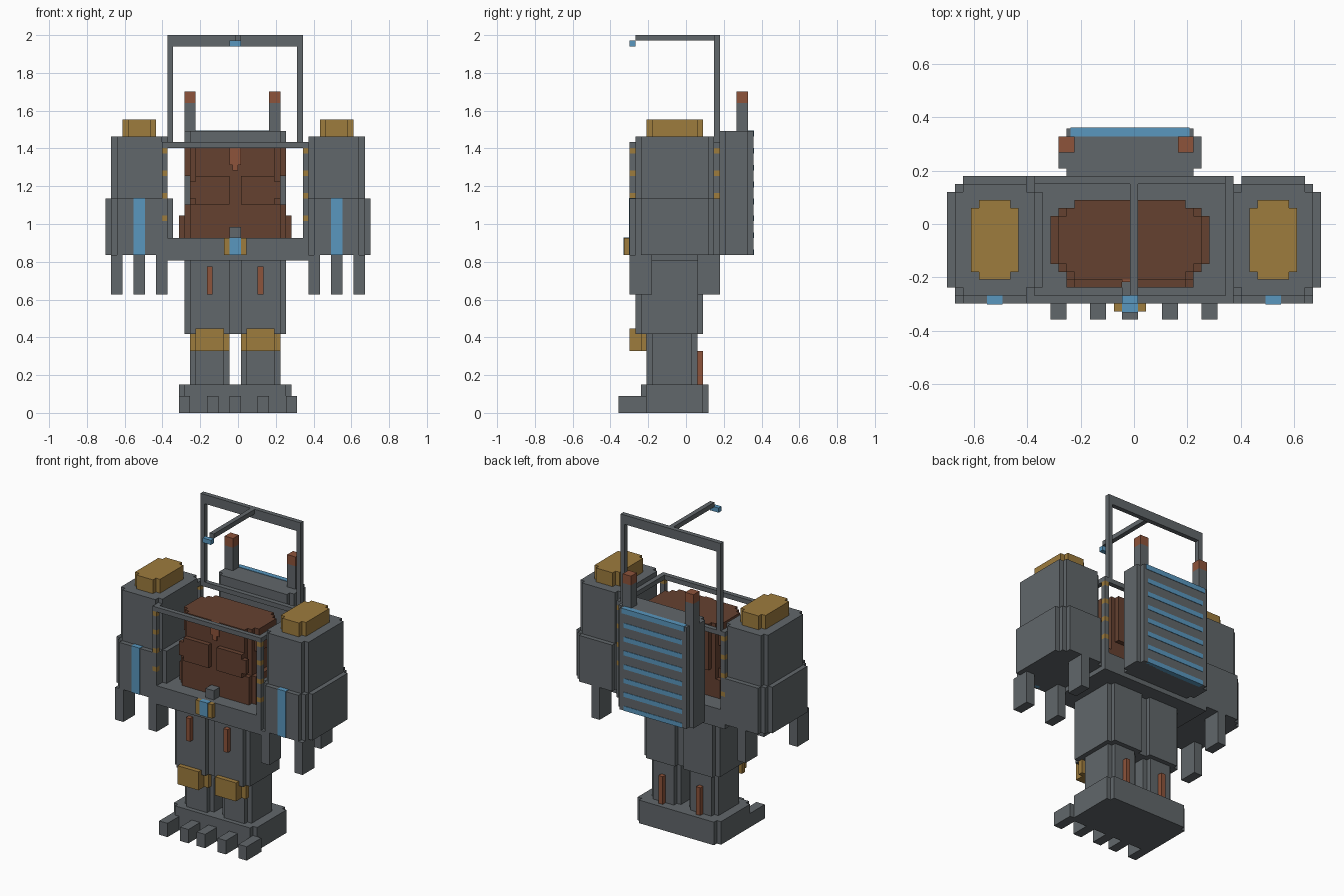
import bpy
import bmesh

cube = bpy.data.objects.get("Cube")
if cube:
    bpy.data.objects.remove(cube, do_unlink=True)

UNIT = 2 / 67          # one block unit
MID = -0.5             # centre line of the body, in units


def material(name, r, g, b):
    mat = bpy.data.materials.new(name)
    mat.use_nodes = True
    mat.diffuse_color = (r, g, b, 1)
    mat.node_tree.nodes["Principled BSDF"].inputs["Base Color"].default_value = (r, g, b, 1)
    return mat


steel = material("steel grey", .12, .135, .145)
rust = material("rust brown", .13, .053, .03)
brass = material("brass yellow", .34, .2, .048)
glow = material("light blue", .1, .31, .52)
copper = material("copper red", .27, .087, .043)


def outline(hx, hy, steps):
    """Rectangle whose corners are cut into unit stairs."""
    corner = []
    for k in range(steps + 1):
        corner.append((hx - k, hy - steps + k))
        if k < steps:
            corner.append((hx - k - 1, hy - steps + k))
    points = []
    for sx, sy in ((1, 1), (-1, 1), (-1, -1), (1, -1)):
        points += [(sx * x, sy * y) for x, y in corner[::sx * sy]]
    return points


def block(name, mat, xs, ys, zs, steps=0):
    """Upright prism between the given limits, in units."""
    cx, cy = sum(xs) / 2, sum(ys) / 2
    bm = bmesh.new()
    shape = outline(abs(xs[1] - xs[0]) / 2, (ys[1] - ys[0]) / 2, steps)
    base = bm.faces.new([bm.verts.new(((cx + x) * UNIT, (cy + y) * UNIT, zs[0] * UNIT))
                         for x, y in shape])
    top = bmesh.ops.extrude_face_region(bm, geom=[base])["geom"]
    bmesh.ops.translate(bm, vec=(0, 0, (zs[1] - zs[0]) * UNIT),
                        verts=[v for v in top if isinstance(v, bmesh.types.BMVert)])
    bmesh.ops.recalc_face_normals(bm, faces=bm.faces)
    mesh = bpy.data.meshes.new(name)
    bm.to_mesh(mesh)
    bm.free()
    mesh.materials.append(mat)
    obj = bpy.data.objects.new(name, mesh)
    bpy.context.collection.objects.link(obj)
    return obj


def centred(name, mat, half, ys, zs, steps=0):
    block(name, mat, (MID - half, MID + half), ys, zs, steps)


def pair(name, mat, xs, ys, zs, steps=0, mid=MID):
    for side, s in (("left", 1), ("right", -1)):
        limits = sorted((mid + s * xs[0], mid + s * xs[1]))
        block(f"{side}_{name}", mat, limits, ys, zs, steps)


# Foot platform and toes
centred("foot_base", steel, 10, (-8, 4), (0, 5), 1)
for i, x in enumerate((-9.5, -4.5, MID, 4.5, 9.5)):
    block(f"toe_{i + 1}", steel, (x - 1, x + 1), (-12, -7), (0, 3))

# Legs
pair("shin", steel, (1, 8), (-7, 2), (5, 14), 1)
pair("thigh", steel, (0, 9), (-9, 3), (14, 27), 1)
pair("thigh_stripe", copper, (4, 5), (-10, -9), (21, 26))
pair("calf_piston", copper, (4, 5), (2, 3), (5, 11))
pair("knee_pad", brass, (1, 8), (-8, -7), (11, 15))
pair("knee_front", brass, (2, 7), (-10, -8), (11, 15))

# Waist with buckle and console
centred("waist", steel, 13, (-10, 6), (27, 31))
centred("buckle", brass, 2, (-11, -10), (28, 31))
centred("buckle_light", glow, 1, (-11.1, -10), (28, 31.1))
centred("console", steel, 1, (-9, -7), (31, 33))

# Rusty core
centred("core_base", rust, 10, (-6, 2), (31, 35), 1)
centred("core_belly", rust, 9, (-7, 2), (31, 37), 1)
centred("core_middle", rust, 8, (-7, 3), (37, 43), 1)
centred("core_chest", rust, 9, (-7, 3), (42, 47), 2)
pair("chest_plate", rust, (1, 7), (-8, -7), (37, 42))
pair("chest_plate_edge", rust, (2, 8), (-8, -7), (38, 41))
centred("core_tongue", copper, 1, (-7.3, -7), (44, 47))
centred("core_tongue_tip", copper, .5, (-7.3, -7), (43, 44))

# Cage: rail ring and banded corner posts
centred("front_rail", steel, 13, (-10, -9), (47, 48))
centred("back_rail", steel, 13, (5, 6), (47, 48))
pair("side_rail", steel, (12, 13), (-9, 5), (47, 48))
for place, y in (("front", -10), ("back", 5)):
    for z in range(31, 47, 4):
        pair(f"{place}_post", steel, (12, 13), (y, y + 1), (z, z + 3))
        pair(f"{place}_post_band", brass, (12, 13), (y, y + 1), (z + 3, z + 4))

# Overhead arch with hanging lamp
pair("arch_post", steel, (11, 12), (5, 6), (48, 65))
centred("arch_bar", steel, 12, (5, 6), (65, 67))
block("lamp_beam", steel, (-.5, .5), (-9, 5), (66, 67))
centred("lamp", glow, 1, (-10, -9), (65, 66))

# Arms
arm = dict(mid=0)
pair("upper_arm", steel, (12.5, 22.5), (-9, 5), (38, 49), 1, **arm)
pair("shoulder_cap", brass, (14.5, 20.5), (-7, 3), (49, 52), 1, **arm)
pair("forearm", steel, (11.5, 23.5), (-10, 6), (28, 38), 2, **arm)
pair("forearm_light", glow, (16.5, 18.5), (-10.1, -9), (28, 38.1), 0, **arm)
pair("outer_finger", steel, (20.5, 22.5), (-10, -6), (21, 28), 0, **arm)
pair("inner_finger", steel, (12.5, 14.5), (-10, -6), (21, 28), 0, **arm)
pair("thumb", steel, (16.5, 18.5), (2, 6), (21, 28), 0, **arm)

# Backpack with glowing vents and two exhausts
centred("backpack", steel, 9, (6, 12), (28, 50), 1)
for i, z in enumerate(range(28, 50, 3)):
    centred(f"vent_{i + 1}", glow, 7, (11, 12.1), (z, z + 1))
centred("vent_top", glow, 7.5, (11, 12.1), (49, 50.1))
for side, x in (("right", -8.5), ("left", 6.5)):
    block(f"{side}_exhaust", steel, (x - 1, x + 1), (9, 11), (50, 55))
    block(f"{side}_exhaust_tip", copper, (x - 1, x + 1), (9, 11), (55, 57))
